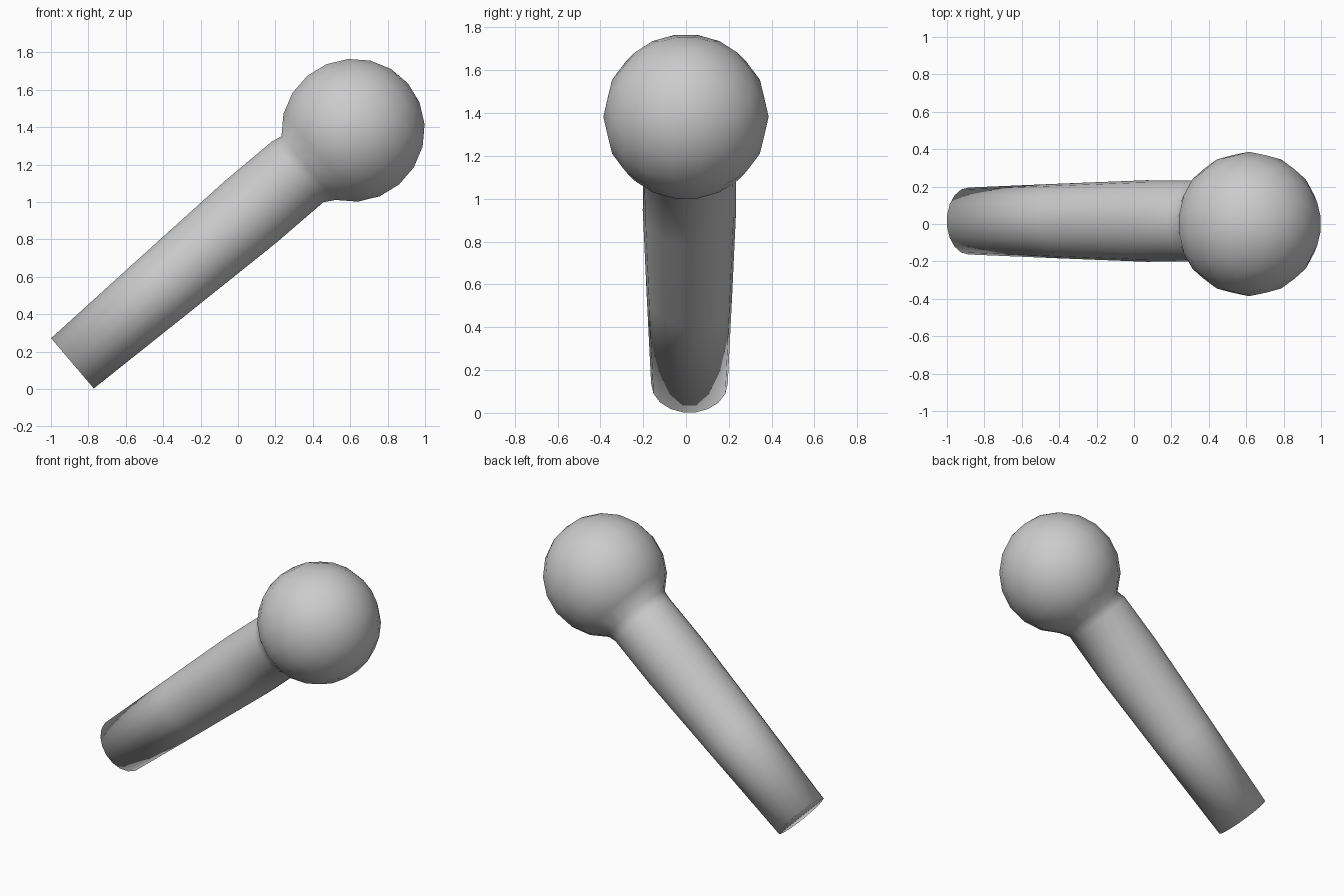
import bpy, bmesh, math
from mathutils import Vector

if "Cube" in bpy.data.objects:
    bpy.data.objects.remove(bpy.data.objects["Cube"])

SIDES = 18
axis = Vector((0.762, 0, 0.648)).normalized()      # handle direction
up = Vector((-axis.z, 0, axis.x))                  # across the handle
side = Vector((0, 1, 0))

base = Vector((-0.885, 0.016, 0.137))              # centre of handle end
ball = Vector((0.615, 0, 1.383))                   # centre of round head
R = 0.386

# Handle rings: distance along the axis, radius
rings = [(base + axis * d, r) for d, r in
         ((0, 0.179), (0.65, 0.2), (1.25, 0.218), (1.58, 0.216))]
# Head rings, from the neck to just before the pole
for k in range(2, 10):
    a = math.radians(18 * k)
    rings.append((ball - axis * R * math.cos(a), R * math.sin(a)))

bm = bmesh.new()
loops = []
for c, r in rings:
    loops.append([bm.verts.new(c + r * (math.cos(t) * side + math.sin(t) * up))
                  for t in (math.tau * i / SIDES for i in range(SIDES))])
for a, b in zip(loops, loops[1:]):
    for i in range(SIDES):
        j = (i + 1) % SIDES
        bm.faces.new((a[i], a[j], b[j], b[i]))

# End cap and head pole
bm.faces.new(loops[0])
tip = bm.verts.new(ball + axis * R)
for i in range(SIDES):
    bm.faces.new((loops[-1][i], loops[-1][(i + 1) % SIDES], tip))
bmesh.ops.recalc_face_normals(bm, faces=bm.faces[:])
for f in bm.faces:
    f.smooth = True

mesh = bpy.data.meshes.new("ball_ended_handle")
bm.to_mesh(mesh)
bm.free()
obj = bpy.data.objects.new("ball_ended_handle", mesh)
bpy.context.collection.objects.link(obj)
